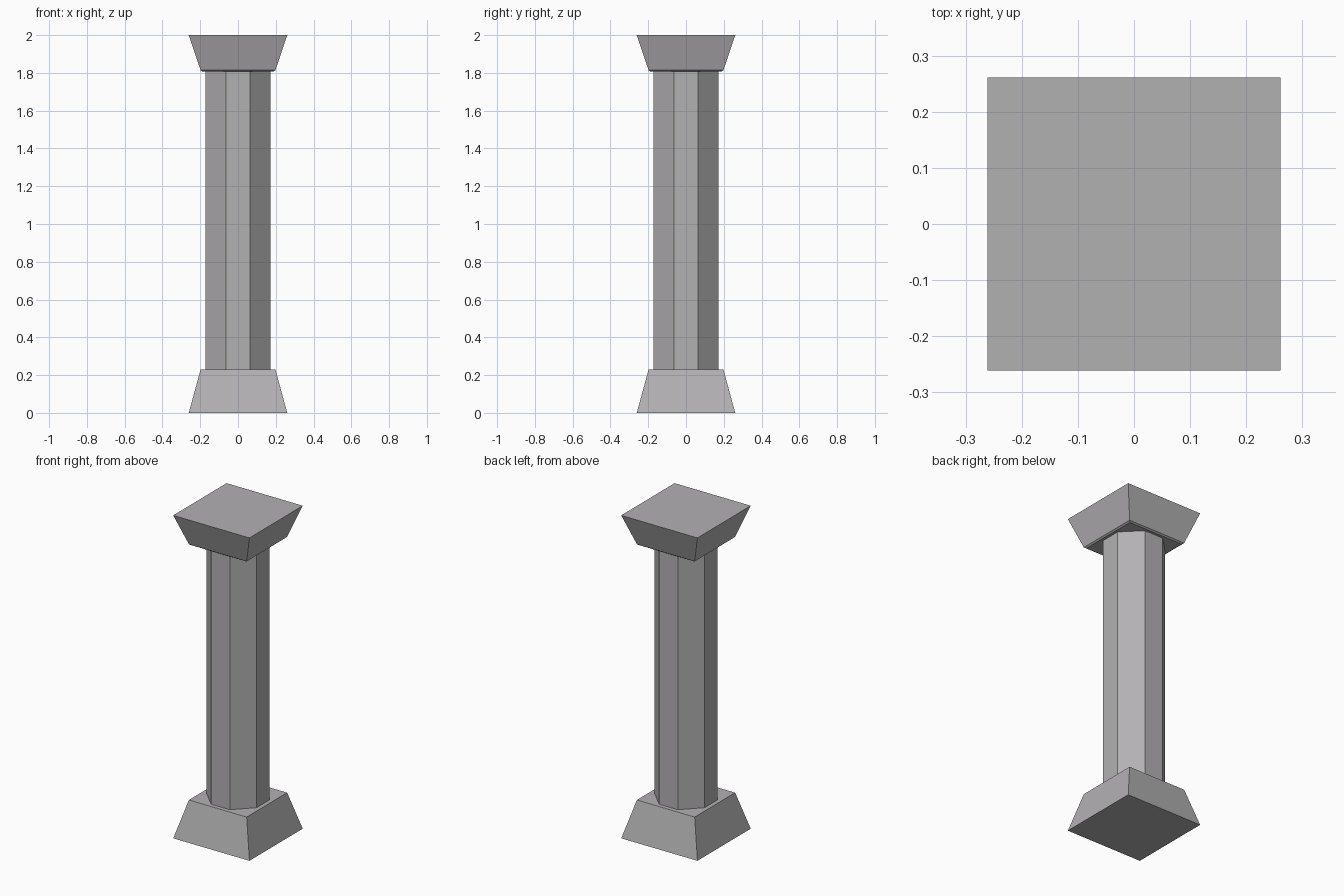
import bpy, bmesh

if "Cube" in bpy.data.objects:
    bpy.data.objects.remove(bpy.data.objects["Cube"])

stone = bpy.data.materials.new("grey_stone")
stone.diffuse_color = (0.45, 0.44, 0.45, 1)
stone.use_nodes = True
stone.node_tree.nodes["Principled BSDF"].inputs["Base Color"].default_value = stone.diffuse_color


def loft(name, sections):
    """Stack outlines given as (points, z), bridge them and cap both ends."""
    bm = bmesh.new()
    rings = [[bm.verts.new((x, y, z)) for x, y in pts] for pts, z in sections]
    n = len(rings[0])
    for lo, hi in zip(rings, rings[1:]):
        for i in range(n):
            j = (i + 1) % n
            bm.faces.new((lo[i], lo[j], hi[j], hi[i]))
    bm.faces.new(rings[0][::-1])
    bm.faces.new(rings[-1])
    me = bpy.data.meshes.new(name)
    bm.to_mesh(me)
    bm.free()
    me.materials.append(stone)
    ob = bpy.data.objects.new(name, me)
    bpy.context.collection.objects.link(ob)


def square(h):
    return [(-h, -h), (h, -h), (h, h), (-h, h)]


def octagon(a, b):
    return [(-b, -a), (b, -a), (a, -b), (a, b),
            (b, a), (-b, a), (-a, b), (-a, -b)]


# Tapered foot block
loft("base", [(square(0.261), 0), (square(0.198), 0.23)])

# Eight-sided shaft
shaft = octagon(0.172, 0.064)
loft("shaft", [(shaft, 0.23), (shaft, 1.81)])

# Flared top block with a slightly bowed underside
loft("capital", [(square(0.188), 1.807), (square(0.198), 1.814), (square(0.261), 2.0)])
